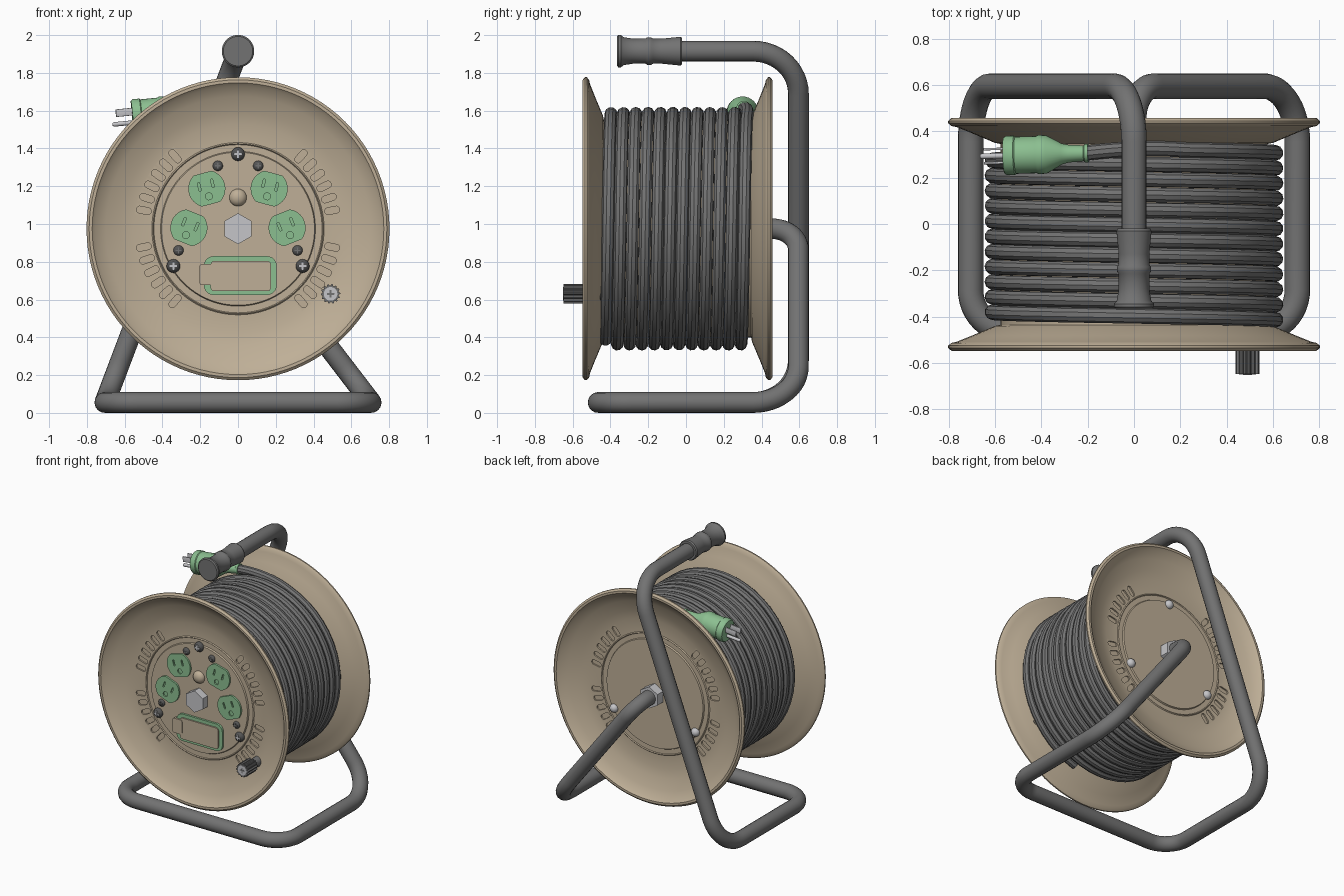
import bpy, bmesh
from math import sin, cos, pi, radians, tan
from mathutils import Vector, Matrix

if "Cube" in bpy.data.objects:
    bpy.data.objects.remove(bpy.data.objects["Cube"])

AXIS_Z = 0.975      # height of the reel axle
MID_Y = -0.045      # plane the two flanges mirror across
FACE = -0.465       # front panel surface
made = []


def material(name, rgb):
    m = bpy.data.materials.new(name)
    m.use_nodes = True
    m.diffuse_color = (*rgb, 1)
    m.node_tree.nodes["Principled BSDF"].inputs["Base Color"].default_value = (*rgb, 1)
    return m


TAN = material("tan plastic", (0.52, 0.43, 0.31))
GREY = material("grey rubber", (0.17, 0.17, 0.17))
DARK = material("dark screw grey", (0.09, 0.09, 0.09))
GREEN = material("soft green", (0.26, 0.52, 0.28))
METAL = material("light metal", (0.56, 0.56, 0.58))


def finish(name, bm, mat):
    bmesh.ops.remove_doubles(bm, verts=bm.verts, dist=1e-5)
    bmesh.ops.recalc_face_normals(bm, faces=bm.faces)
    mesh = bpy.data.meshes.new(name)
    bm.to_mesh(mesh)
    bm.free()
    obj = bpy.data.objects.new(name, mesh)
    bpy.context.collection.objects.link(obj)
    if mat:
        mesh.materials.append(mat)
        made.append(obj)
    return obj


def lathe(name, profile, mat, at=(0, 0), steps=32):
    """Spin (radius, y) points around an axis parallel to y."""
    bm = bmesh.new()
    vs = [bm.verts.new((at[0] + r, y, at[1])) for r, y in profile]
    edges = [bm.edges.new(p) for p in zip(vs, vs[1:])]
    bmesh.ops.spin(bm, geom=vs + edges, cent=(at[0], 0, at[1]), axis=(0, 1, 0),
                   angle=2 * pi, steps=steps)
    return finish(name, bm, mat)


def prism(name, shapes, y0, y1, mat):
    """Extrude flat (x, z) outlines from y0 to y1."""
    bm = bmesh.new()
    for shape in shapes:
        face = bm.faces.new([bm.verts.new((x, y0, z)) for x, z in shape])
        out = bmesh.ops.extrude_face_region(bm, geom=[face])["geom"]
        moved = [v for v in out if isinstance(v, bmesh.types.BMVert)]
        bmesh.ops.translate(bm, verts=moved, vec=(0, y1 - y0, 0))
    return finish(name, bm, mat)


def place(shape, at, rot=0.0):
    c, s = cos(rot), sin(rot)
    return [(at[0] + x * c - z * s, at[1] + x * s + z * c) for x, z in shape]


def polar(r, deg):
    return (r * cos(radians(deg)), AXIS_Z + r * sin(radians(deg)))


def circle(r, n, start=0.0):
    return [(r * cos(start + 2 * pi * i / n), r * sin(start + 2 * pi * i / n)) for i in range(n)]


def round_rect(w, h, r, n=6):
    pts = []
    for k, (sx, sz) in enumerate([(1, 1), (-1, 1), (-1, -1), (1, -1)]):
        for i in range(n + 1):
            a = (k + i / n) * pi / 2
            pts.append((sx * (w / 2 - r) + r * cos(a), sz * (h / 2 - r) + r * sin(a)))
    return pts


def cut(obj, cutter):
    mod = obj.modifiers.new("cut", 'BOOLEAN')
    mod.object, mod.operation, mod.solver = cutter, 'DIFFERENCE', 'EXACT'
    bpy.context.view_layer.objects.active = obj
    bpy.ops.object.modifier_apply(modifier=mod.name)
    bpy.data.objects.remove(cutter)


def to_back(obj):
    obj.data.transform(Matrix.Translation((0, 2 * MID_Y, 0)) @ Matrix.Diagonal((1, -1, 1, 1)))
    obj.data.flip_normals()


def tube(name, points, radius, mat, sides=4):
    cu = bpy.data.curves.new(name, 'CURVE')
    cu.dimensions = '3D'
    cu.bevel_depth, cu.bevel_resolution, cu.use_fill_caps = radius, sides, True
    sp = cu.splines.new('POLY')
    sp.points.add(len(points) - 1)
    for p, co in zip(sp.points, points):
        p.co = (*co, 1)
    cu.materials.append(mat)
    obj = bpy.data.objects.new(name, cu)
    bpy.context.collection.objects.link(obj)
    bpy.ops.object.select_all(action='DESELECT')
    obj.select_set(True)
    bpy.context.view_layer.objects.active = obj
    bpy.ops.object.convert(target='MESH')
    made.append(bpy.context.view_layer.objects.active)


def fillet(corner, before, after, trim, n=12):
    """Arc of points that rounds one corner of a path."""
    u, v = (before - corner).normalized(), (after - corner).normalized()
    half = u.angle(v) / 2
    r = trim * tan(half)
    centre = corner + (u + v).normalized() * (r / sin(half))
    a, b = corner + u * trim - centre, corner + v * trim - centre
    sweep = a.angle(b)
    return [centre + (a * sin((1 - t / n) * sweep) + b * sin(t / n * sweep)) / sin(sweep)
            for t in range(n + 1)]


# Bent tube frame: handle, back leg, floor loop, back leg, axle
path = [Vector(p) for p in [(0, -0.1, 1.915), (0, 0.595, 1.915), (-0.705, 0.595, 0.055),
                            (-0.705, -0.465, 0.055), (0.705, -0.465, 0.055),
                            (0.705, 0.595, 0.055), (0, 0.595, 0.975), (0, 0.36, 0.975)]]
points = [path[0]]
for i, trim in enumerate([0.24, 0.24, 0.18, 0.18, 0.24, 0.14], 1):
    points += fillet(path[i], path[i - 1], path[i + 1], trim)
tube("frame", points + [path[-1]], 0.055, GREY, 6)

# Handle grip
lathe("grip", [(0, -0.365), (0.078, -0.365), (0.086, -0.358), (0.086, -0.345), (0.074, -0.33),
               (0.066, -0.28), (0.066, -0.215), (0.073, -0.205), (0.073, -0.185), (0.066, -0.175),
               (0.066, -0.13), (0.074, -0.05), (0.076, -0.03), (0.07, -0.02), (0.05, -0.02)],
      GREY, (0, 1.915), 40)

# Dished flanges with radial slots
flange = lathe("front_flange", [
    (0, FACE), (0.405, FACE), (0.41, -0.455), (0.445, -0.455), (0.45, -0.461), (0.456, -0.455),
    (0.555, -0.455), (0.62, -0.473), (0.7, -0.5), (0.755, -0.53), (0.772, -0.547), (0.788, -0.547),
    (0.802, -0.535), (0.802, -0.525), (0.788, -0.513), (0.765, -0.508), (0.7, -0.482),
    (0.6, -0.44), (0.55, -0.43), (0, -0.43)], TAN, (0, AXIS_Z), 96)
slot = round_rect(0.08, 0.036, 0.0175)
slots = []
for base, sign in [(0, 1), (0, -1), (180, 1), (180, -1)]:
    for k in range(6):
        deg = base + sign * (11 + 7.6 * k)
        slots.append(place(slot, polar(0.508, deg), radians(deg)))
cut(flange, prism("slot_cutter", slots, -0.48, -0.444, None))
back = flange.copy()
back.data = flange.data.copy()
back.name = "back_flange"
bpy.context.collection.objects.link(back)
made.append(back)
to_back(back)

# Drum and wound cable with a loose end rising to the plug
lathe("drum", [(0, -0.435), (0.575, -0.435), (0.575, 0.345), (0, 0.345)], TAN, (0, AXIS_Z), 64)
TURNS, PITCH, WIND = 11.4, 0.0655, 0.612
coil, steps = [], 560
for i in range(steps + 1):
    t = -TURNS * (1 - i / steps)
    a = radians(70) + 2 * pi * t
    coil.append(Vector((WIND * cos(a), 0.32 + PITCH * t, AXIS_Z + WIND * sin(a))))
p0, p1, p2 = coil[-1], Vector((0.02, 0.335, 1.625)), Vector((-0.22, 0.305, 1.61))
coil += [p0 * (1 - s) ** 2 + p1 * 2 * s * (1 - s) + p2 * s * s for s in [k / 10 for k in range(1, 11)]]
tube("cable", coil, 0.033, GREY, 3)

# Plug, built along y then aimed along the cable
plug = lathe("plug", [(0, 0), (0.078, 0), (0.085, 0.01), (0.085, 0.045), (0.08, 0.05), (0.08, 0.14),
                      (0.085, 0.15), (0.082, 0.185), (0.045, 0.25), (0.038, 0.28), (0.034, 0.345),
                      (0.04, 0.35), (0.04, 0.365), (0, 0.365)], GREEN)
blade = round_rect(0.01, 0.04, 0.002, 2)
blades = prism("plug_blades", [place(blade, (x, 0.02)) for x in (-0.03, 0.03)], -0.085, 0.01, METAL)
pin = lathe("plug_ground_pin", [(0, -0.11), (0.008, -0.108), (0.012, -0.1), (0.012, 0.01)],
            METAL, (0, -0.038), 12)
aim = Vector((1, 0.03, 0.1)).to_track_quat('Y', 'Z').to_matrix().to_4x4()
for part in (plug, blades, pin):
    part.data.transform(Matrix.Translation((-0.56, 0.295, 1.575)) @ aim)

# Four outlets with cut slots
body = [(x, max(-0.085, min(0.085, z))) for x, z in circle(0.098, 48)]
pins = [place(round_rect(0.012, 0.045, 0.003, 2), (x, 0.02)) for x in (-0.036, 0.036)]
pins.append(place(round_rect(0.036, 0.036, 0.016), (0, -0.042)))
for side, label in [(-1, "right"), (1, "left")]:
    for x, z, rot, row in [(0.165, 1.187, -15, "upper"), (0.26, 0.98, 22, "lower")]:
        at, turn = (side * x, z), radians(side * rot)
        outlet = prism(f"{label}_{row}_outlet", [place(body, at, turn)], FACE + 0.005, FACE - 0.014, GREEN)
        cut(outlet, prism("pin_cutter", [place(p, at, turn) for p in pins],
                          FACE - 0.03, FACE - 0.004, None))


def dome(name, r, h, mat, at):
    return lathe(name, [(0, FACE - h), (r * 0.5, FACE - h * 0.88), (r * 0.85, FACE - h * 0.55),
                        (r, FACE - h * 0.2), (r, FACE + 0.005)], mat, at, 24)


def cross(name, size, y, mat, at):
    bar = round_rect(size, size * 0.24, size * 0.05, 2)
    for k in range(2):
        prism(name, [place(bar, at, k * pi / 2)], y + 0.006, y - 0.002 - 0.0005 * k, mat)


# Reset button, screws, axle nuts
dome("reset_button", 0.046, 0.035, TAN, (0, 1.14))
for side in (-1, 1):
    for x, z in [(0.107, 1.308), (0.315, 0.86)]:
        dome("small_screw", 0.027, 0.018, DARK, (side * x, z))
        cross("small_screw_cross", 0.03, FACE - 0.017, GREY, (side * x, z))
for deg in (90, 210, 330):
    at = polar(0.395, deg)
    dome("panel_screw", 0.036, 0.03, DARK, at)
    cross("panel_screw_cross", 0.044, FACE - 0.028, METAL, at)
    to_back(dome("back_screw", 0.032, 0.03, METAL, at))
hexagon = place(circle(0.082, 6, pi / 6 + pi / 3), (0, AXIS_Z))
prism("front_axle_nut", [hexagon], FACE + 0.005, FACE - 0.06, METAL)
to_back(prism("back_axle_nut", [hexagon], FACE + 0.005, FACE - 0.07, METAL))

# Breaker cover in its green frame
prism("breaker_frame", [place(round_rect(0.385, 0.205, 0.05), (0.012, 0.727))], FACE + 0.005, FACE - 0.016, GREEN)
prism("breaker_cover", [place(round_rect(0.32, 0.16, 0.02), (0.015, 0.724))], FACE, FACE - 0.026, TAN)
prism("breaker_tab", [place(round_rect(0.08, 0.11, 0.015), (-0.165, 0.732))], FACE, FACE - 0.03, TAN)

# Fluted winding knob
knob_at = (0.49, 0.63)
flutes = [(x * (1 if i % 4 < 2 else 0.84), z * (1 if i % 4 < 2 else 0.84))
          for i, (x, z) in enumerate(circle(0.052, 56))]
prism("knob", [place(flutes, knob_at)], -0.648, -0.535, GREY)
lathe("knob_stem", [(0.036, -0.54), (0.036, -0.45)], GREY, knob_at)
lathe("knob_cap", [(0, -0.65), (0.036, -0.65), (0.036, -0.64)], METAL, knob_at)
cross("knob_cross", 0.04, -0.65, GREY, knob_at)

# Smooth shading with sharp edges kept
bpy.ops.object.select_all(action='DESELECT')
for obj in made:
    obj.select_set(True)
bpy.context.view_layer.objects.active = made[0]
bpy.ops.object.shade_smooth_by_angle(angle=radians(35))
